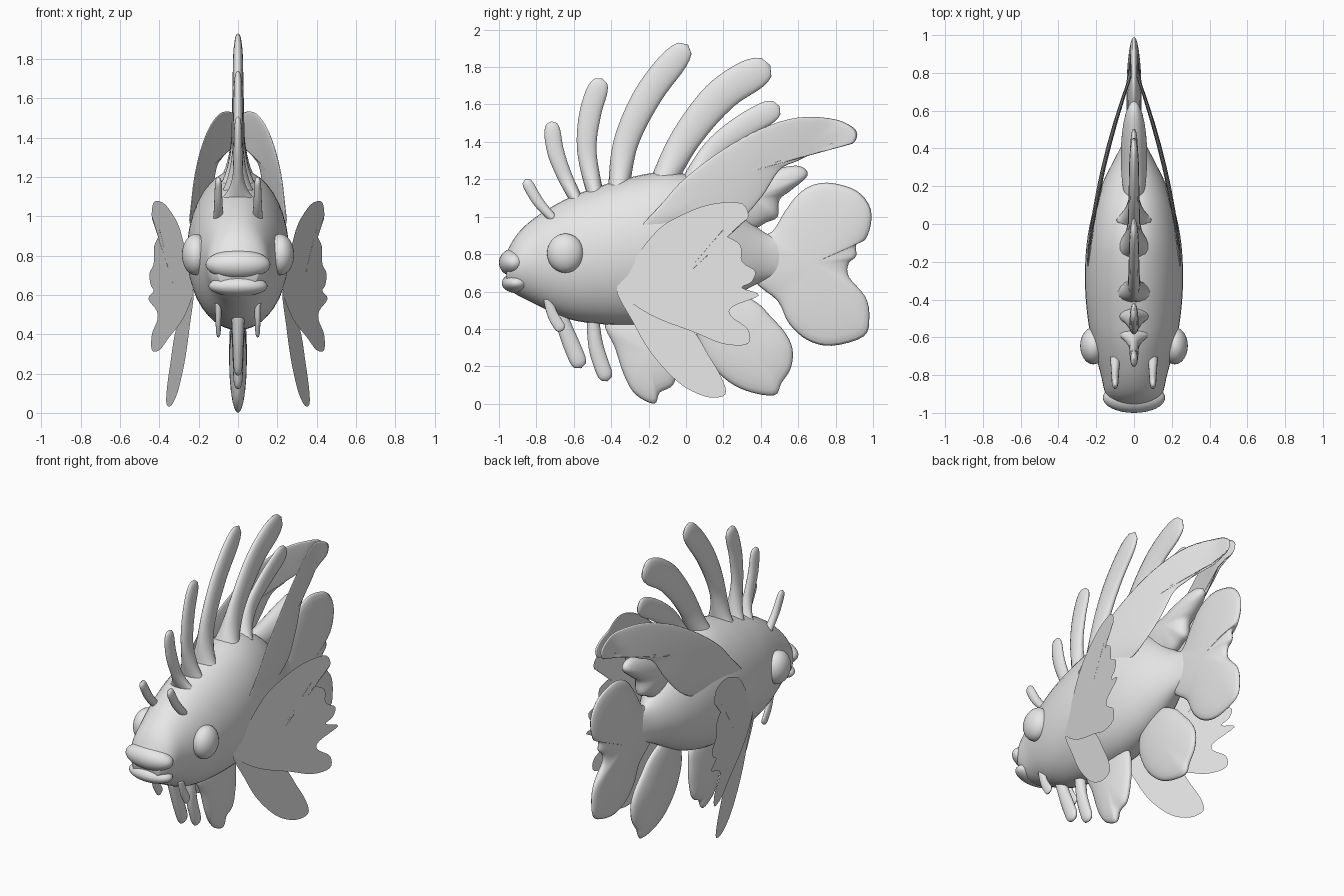
import bpy, bmesh, math
from mathutils import Vector

cube = bpy.data.objects.get("Cube")
if cube:
    bpy.data.objects.remove(cube)

grey = bpy.data.materials.new("plain grey")
grey.use_nodes = True
grey.diffuse_color = (0.8, 0.8, 0.8, 1)
grey.node_tree.nodes["Principled BSDF"].inputs["Base Color"].default_value = (0.8, 0.8, 0.8, 1)


def finish(name, bm):
    bmesh.ops.recalc_face_normals(bm, faces=bm.faces)
    mesh = bpy.data.meshes.new(name)
    bm.to_mesh(mesh)
    bm.free()
    mesh.materials.append(grey)
    mesh.shade_smooth()
    obj = bpy.data.objects.new(name, mesh)
    bpy.context.collection.objects.link(obj)
    return obj


def spline(points, steps, closed=False):
    """Catmull-Rom curve through points of any dimension."""
    n, out = len(points), []
    for i in range(n if closed else n - 1):
        ids = [i - 1, i, i + 1, i + 2]
        ids = [k % n if closed else min(max(k, 0), n - 1) for k in ids]
        a, b, c, d = [Vector(points[k]) for k in ids]
        for s in range(steps):
            t = s / steps
            out.append(b + (c - a) * t / 2 + (a * 2 - b * 5 + c * 4 - d) * t * t / 2
                       + (b * 3 - a - c * 3 + d) * t ** 3 / 2)
    if not closed:
        out.append(Vector(points[-1]))
    return out


def loft(name, rings):
    """Skin closed rings of coordinates and cap both ends."""
    bm = bmesh.new()
    rows = [[bm.verts.new(p) for p in ring] for ring in rings]
    n = len(rows[0])
    for a, b in zip(rows, rows[1:]):
        for i in range(n):
            bm.faces.new((a[i], a[(i + 1) % n], b[(i + 1) % n], b[i]))
    bm.faces.new(rows[0])
    bm.faces.new(rows[-1])
    return finish(name, bm)


def blade(name, outline, centre, thick, x_at=lambda y, z: 0):
    """Cushion-shaped fin: rings shrink from the outline to the centre."""
    edge = spline(outline, 4, True)
    mid = Vector(centre)
    bm = bmesh.new()
    n = len(edge)
    scales = (1, 0.97, 0.9, 0.78, 0.6, 0.4, 0.2)

    def vert(p, h, side):
        return bm.verts.new((x_at(p.x, p.y) + side * h, p.x, p.y))

    rim = [vert(p, 0, 1) for p in edge]
    for side in ((1, -1) if thick else (1,)):
        last = rim
        for s in scales[1:]:
            h = thick * math.sqrt(1 - s * s)
            row = [vert(mid.lerp(p, s), h, side) for p in edge]
            for i in range(n):
                j = (i + 1) % n
                bm.faces.new((last[i], last[j], row[j], row[i]))
            last = row
        tip = vert(mid, thick, side)
        for i in range(n):
            bm.faces.new((last[i], last[(i + 1) % n], tip))
    return finish(name, bm)


def spine(name, path, wide, thick, x=0, flare=0, root=0.75):
    """Rounded ray along a (y, z) path, flattened sideways."""
    pts = spline(path, 8)
    last = len(pts) - 1
    rings = []
    for i, p in enumerate(pts):
        t = i / last
        d = (pts[min(i + 1, last)] - pts[max(i - 1, 0)]).normalized()
        tip = max(0.02, math.sqrt(max(0, 1 - max(0, (t - 0.8) / 0.2) ** 2)))
        grow = (root + (1 - root) * min(1, t / 0.6)) * tip
        tx = (thick * (1 - 0.4 * t) + flare * max(0, 1 - t / 0.35) ** 2) * tip
        ring = []
        for k in range(16):
            a = k * math.tau / 16
            r = wide * grow * math.cos(a)
            ring.append((x + tx * math.sin(a), p.x - d.y * r, p.y + d.x * r))
        rings.append(ring)
    return loft(name, rings)


def ball(name, centre, radii):
    bm = bmesh.new()
    bmesh.ops.create_uvsphere(bm, u_segments=32, v_segments=18, radius=1)
    for v in bm.verts:
        v.co = Vector(c + r * q for c, r, q in zip(centre, radii, v.co))
    return finish(name, bm)


# Body: sections of y, top, bottom, half width
sections = spline([
    (-0.96, 0.81, 0.62, 0.10), (-0.9, 0.91, 0.58, 0.15), (-0.8, 1.0, 0.53, 0.175),
    (-0.65, 1.09, 0.46, 0.215), (-0.5, 1.15, 0.43, 0.245), (-0.3, 1.21, 0.42, 0.26),
    (-0.1, 1.24, 0.43, 0.25), (0.08, 1.2, 0.48, 0.215), (0.22, 1.1, 0.55, 0.165),
    (0.34, 0.98, 0.62, 0.105), (0.43, 0.91, 0.66, 0.06), (0.52, 0.88, 0.68, 0.025)], 5)
body_rings = []
for y, top, low, half in sections:
    ring = []
    for k in range(40):
        a = k * math.tau / 40
        ring.append((half * math.sin(a), y, (top + low) / 2 + (top - low) / 2 * math.cos(a)))
    body_rings.append(ring)
loft("body", body_rings)

# Mouth
ball("upper_lip", (0, -0.92, 0.755), (0.165, 0.08, 0.075))
ball("lower_lip", (0, -0.905, 0.645), (0.15, 0.08, 0.053))

# Dorsal spines
dorsal = [
    ([(-0.58, 1.08), (-0.65, 1.22), (-0.7, 1.36), (-0.72, 1.51)], 0.045, 0.03),
    ([(-0.48, 1.1), (-0.53, 1.35), (-0.51, 1.56), (-0.45, 1.74)], 0.058, 0.032),
    ([(-0.36, 1.14), (-0.32, 1.4), (-0.19, 1.67), (0.01, 1.92)], 0.075, 0.038),
    ([(-0.13, 1.17), (0.0, 1.42), (0.2, 1.66), (0.45, 1.81)], 0.09, 0.038),
    ([(0.02, 1.18), (0.15, 1.36), (0.32, 1.49), (0.5, 1.59)], 0.065, 0.03)]
for i, (path, wide, thick) in enumerate(dorsal):
    spine(f"dorsal_spine_{i + 1}", path, wide, thick, flare=0.07)

# Belly spines
spine("belly_spine_front", [(-0.68, 0.5), (-0.63, 0.36), (-0.56, 0.19)], 0.045, 0.035)
spine("belly_spine_rear", [(-0.5, 0.48), (-0.48, 0.3), (-0.42, 0.12)], 0.042, 0.035)

# Tail and single fins on the centre line
blade("tail_fin", [
    (0.36, 0.87), (0.46, 0.92), (0.53, 1.03), (0.6, 1.12), (0.68, 1.17), (0.78, 1.18),
    (0.91, 1.14), (0.98, 1.06), (0.99, 0.97), (0.96, 0.88), (0.91, 0.85), (0.91, 0.79),
    (0.87, 0.75), (0.87, 0.68), (0.96, 0.57), (0.98, 0.46), (0.95, 0.36), (0.78, 0.31),
    (0.65, 0.34), (0.55, 0.43), (0.49, 0.55), (0.36, 0.67)], (0.68, 0.75), 0.04)
blade("rear_dorsal_fin", [
    (0.05, 1.12), (0.3, 1.2), (0.5, 1.26), (0.61, 1.27), (0.65, 1.22), (0.56, 1.14),
    (0.5, 1.09), (0.49, 1.0), (0.43, 0.97), (0.34, 0.93), (0.15, 0.95)], (0.36, 1.1), 0.07)
blade("anal_fin", [
    (0.05, 0.42), (0.1, 0.26), (0.2, 0.14), (0.32, 0.07), (0.47, 0.045), (0.51, 0.11),
    (0.56, 0.19), (0.57, 0.29), (0.53, 0.38), (0.45, 0.47), (0.38, 0.54), (0.25, 0.6),
    (0.1, 0.56)], (0.32, 0.32), 0.045)
blade("pelvic_fin", [
    (-0.43, 0.44), (-0.38, 0.3), (-0.33, 0.15), (-0.27, 0.05), (-0.17, 0.0), (-0.14, 0.06),
    (-0.07, 0.1), (-0.04, 0.2), (-0.03, 0.32), (-0.06, 0.46), (-0.25, 0.5)],
    (-0.2, 0.27), 0.045)

# Paired parts
veil = [
    (-0.27, 0.88), (-0.12, 1.08), (0, 1.21), (0.2, 1.36), (0.4, 1.47), (0.6, 1.53),
    (0.8, 1.52), (0.91, 1.46), (0.89, 1.39), (0.8, 1.4), (0.7, 1.35), (0.6, 1.3),
    (0.5, 1.25), (0.4, 1.1), (0.25, 0.95), (0, 0.86)]
upper_lobe = [
    (-0.37, 0.62), (-0.3, 0.74), (-0.15, 0.93), (0, 1.02), (0.15, 1.07), (0.3, 1.07),
    (0.33, 0.99), (0.23, 0.96), (0.2, 0.91), (0.29, 0.85), (0.3, 0.76), (0.37, 0.71),
    (0.35, 0.65), (0.3, 0.62), (0.39, 0.58), (0.25, 0.52), (0.24, 0.47), (0.33, 0.4),
    (0.33, 0.32), (0.2, 0.32), (0.05, 0.38), (-0.2, 0.48)]
lower_lobe = [
    (-0.37, 0.62), (-0.28, 0.43), (-0.2, 0.29), (-0.1, 0.17), (0, 0.085), (0.12, 0.035),
    (0.21, 0.05), (0.19, 0.14), (0.12, 0.26), (0.03, 0.4), (-0.15, 0.55)]


def veil_x(y, z):
    # follows the flank, then closes towards the centre at the back
    t = max(0, y + 0.25)
    return max(0.02, 0.25 - 0.09 * t - 0.13 * t * t) - 0.25 * max(0, 0.98 - z)


for side, word in ((1, "left"), (-1, "right")):
    ball(f"{word}_eye", (side * 0.215, -0.645, 0.805), (0.07, 0.098, 0.105))
    spine(f"{word}_horn", [(-0.71, 0.99), (-0.79, 1.08), (-0.86, 1.2)], 0.03, 0.026,
          x=side * 0.1)
    spine(f"{word}_barbel", [(-0.74, 0.56), (-0.71, 0.47), (-0.66, 0.39)], 0.03, 0.018,
          x=side * 0.1)
    blade(f"{word}_veil_fin", veil, (0.3, 1.23), 0.012, lambda y, z: side * veil_x(y, z))
    blade(f"{word}_pectoral_upper", upper_lobe, (-0.05, 0.64), 0,
          lambda y, z: side * (0.24 + 0.3 * (y + 0.33)))
    blade(f"{word}_pectoral_lower", lower_lobe, (-0.08, 0.33), 0,
          lambda y, z: side * (0.235 + 0.24 * (y + 0.33)))
